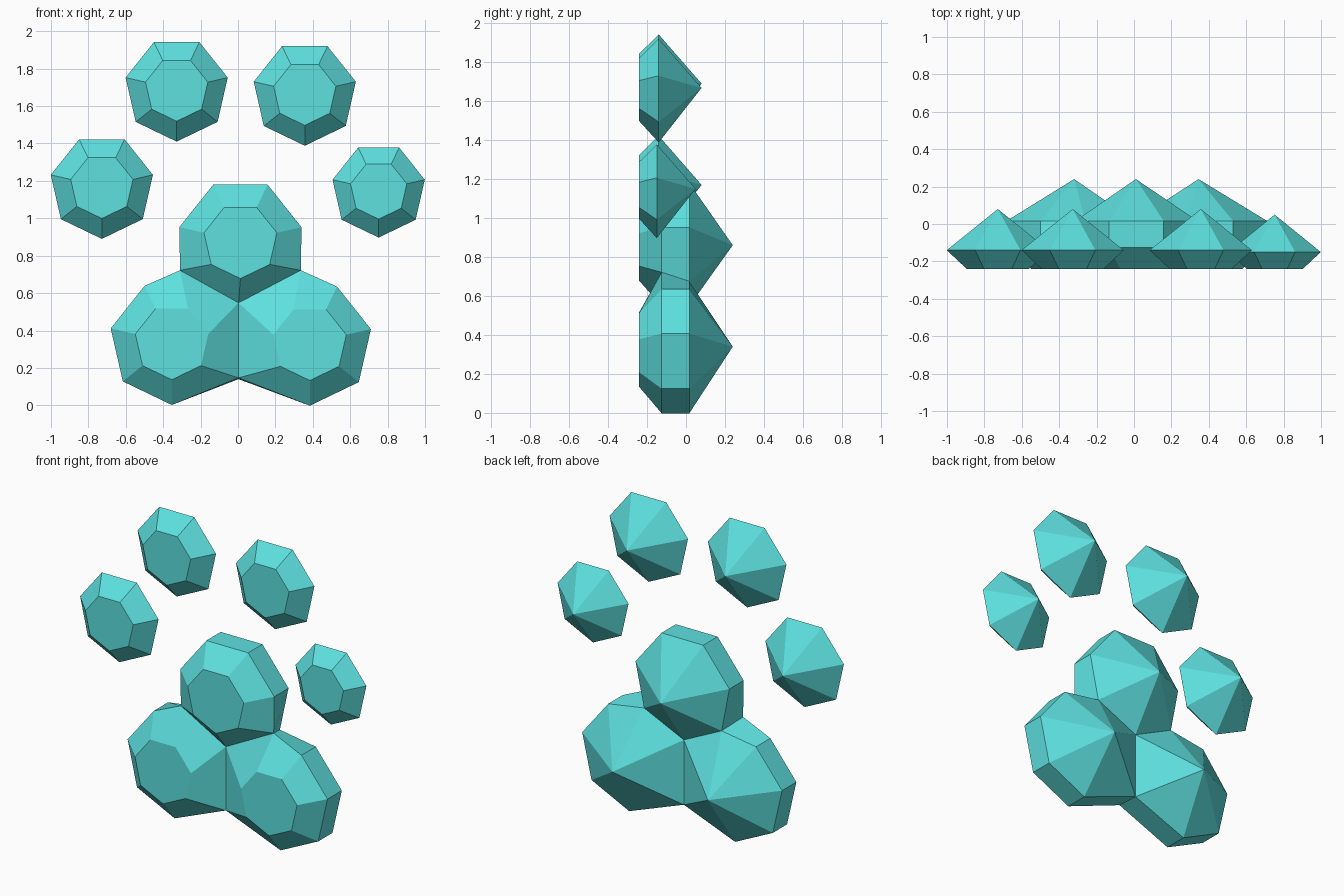
import bpy, bmesh
from math import pi, sin, cos

if "Cube" in bpy.data.objects:
    bpy.data.objects.remove(bpy.data.objects["Cube"])

N = 7  # every gem is a seven-sided cut
mat = bpy.data.materials.new("turquoise")
mat.diffuse_color = (0.11, 0.75, 0.74, 1)
mat.use_nodes = True
mat.node_tree.nodes["Principled BSDF"].inputs["Base Color"].default_value = mat.diffuse_color


def ring(cx, cz, r, y):
    """Heptagon in the xz plane, first corner pointing down, counter-clockwise from the front."""
    a = [-pi / 2 + 2 * pi * k / N for k in range(N)]
    return [(cx + r * cos(t), y, cz + r * sin(t)) for t in a]


def gem(bm, rings, apex, open_sides=()):
    """Flat table in front, facet bands between rings, pointed back."""
    rows = [[bm.verts.new(p) for p in r] for r in rings]
    tip = bm.verts.new(apex)
    bm.faces.new(rows[0])
    for i, (a, b) in enumerate(zip(rows, rows[1:])):
        for k in range(N):
            if i == 1 and k in open_sides:
                continue
            j = (k + 1) % N
            bm.faces.new((a[k], b[k], b[j], a[j]))
    for k in range(N):
        bm.faces.new((rows[-1][k], tip, rows[-1][(k + 1) % N]))


def finish(bm, name):
    bmesh.ops.remove_doubles(bm, verts=bm.verts, dist=0.0005)
    bmesh.ops.recalc_face_normals(bm, faces=bm.faces)
    me = bpy.data.meshes.new(name)
    bm.to_mesh(me)
    bm.free()
    me.materials.append(mat)
    bpy.context.collection.objects.link(bpy.data.objects.new(name, me))


# Toe gems: centre x, centre z, radius, girdle y, back tip y
toes = {
    "toe_outer_left": (-0.728, 1.17, 0.28, -0.14, 0.08),
    "toe_inner_left": (-0.328, 1.69, 0.28, -0.14, 0.08),
    "toe_inner_right": (0.357, 1.668, 0.28, -0.14, 0.08),
    "toe_outer_right": (0.752, 1.15, 0.253, -0.15, 0.05),
}
for name, (x, z, r, yg, yt) in toes.items():
    bm = bmesh.new()
    gem(bm, [ring(x, z, r * 0.61, -0.24), ring(x, z, r, yg)], (x, yt, z))
    finish(bm, name)

# Main pad: three larger gems fused along shared corners (front xz, back xz)
C = ((0.003, 0.548), (0.003, 0.548))
D = ((0.003, 0.147), (0.003, 0.14))
L = ((-0.31, 0.722), (-0.26, 0.675))
R = ((0.336, 0.722), (0.28, 0.675))
# centre x, centre z, tip x, tip z, moved corners, sides left open at the joints
lobes = [
    (0.013, 0.878, 0.01, 0.861, {0: C, 1: R, 6: L}, (0, 6)),
    (-0.354, 0.337, -0.32, 0.34, {1: D, 2: C, 3: L}, (1, 2)),
    (0.384, 0.333, 0.345, 0.34, {6: D, 5: C, 4: R}, (4, 5)),
]
bm = bmesh.new()
for x, z, tx, tz, moved, joints in lobes:
    rings = [ring(x, z, 0.2, -0.24), ring(x, z, 0.335, -0.125), ring(x, z, 0.335, 0.017)]
    for k, pts in moved.items():
        for i, (px, pz) in enumerate(pts, 1):
            rings[i][k] = (px, rings[i][k][1], pz)
    gem(bm, rings, (tx, 0.24, tz), joints)
finish(bm, "main_pad")
